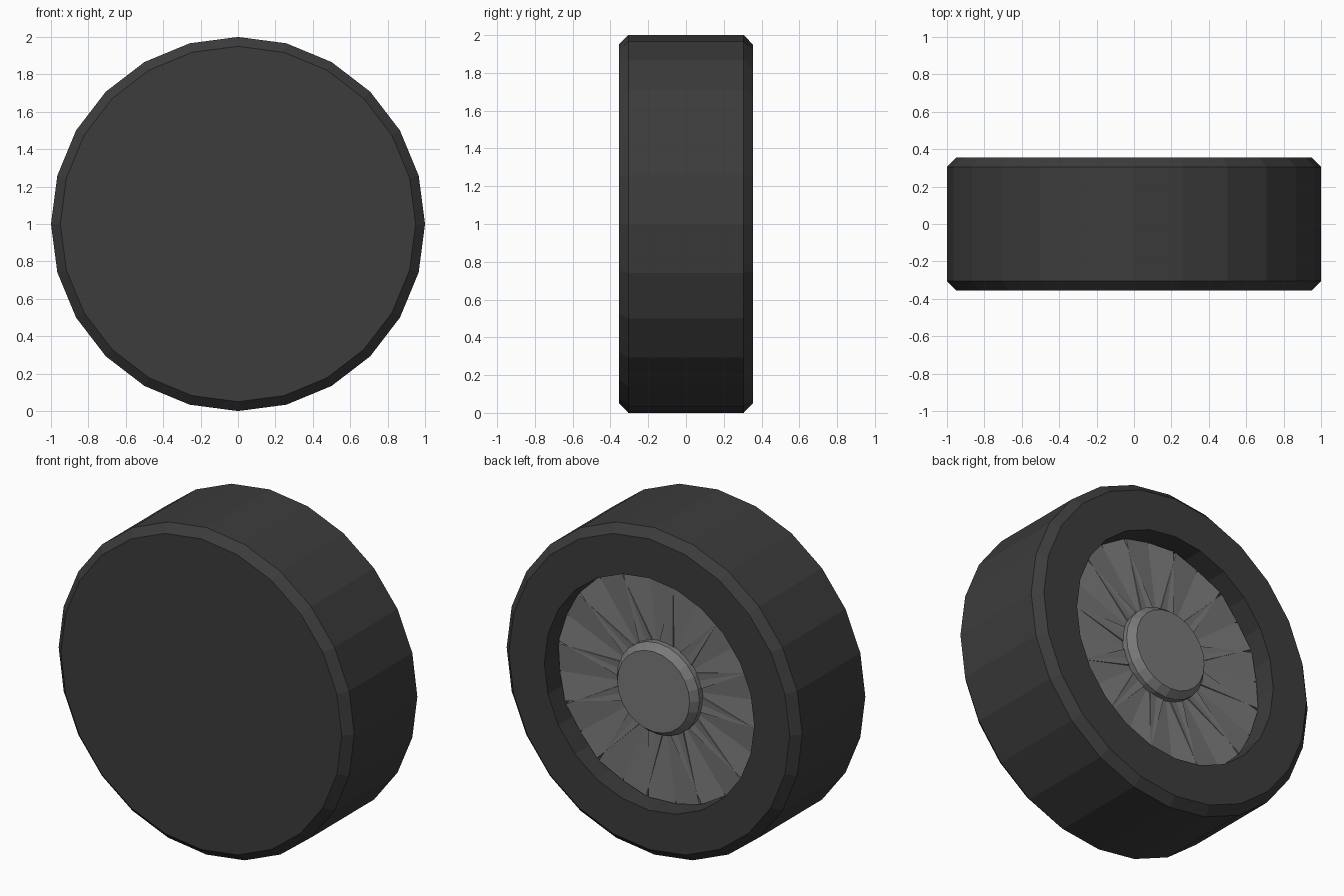
import bpy, bmesh, math
from mathutils import Matrix, Vector

if "Cube" in bpy.data.objects:
    bpy.data.objects.remove(bpy.data.objects["Cube"])

SIDES = 24
CENTRE = Vector((0, 0, 1))


def material(name, v):
    m = bpy.data.materials.new(name)
    m.diffuse_color = (v, v, v, 1)
    m.use_nodes = True
    m.node_tree.nodes["Principled BSDF"].inputs["Base Color"].default_value = m.diffuse_color
    return m


def finish(name, bm, mat):
    bmesh.ops.recalc_face_normals(bm, faces=bm.faces)
    me = bpy.data.meshes.new(name)
    bm.to_mesh(me)
    bm.free()
    me.materials.append(mat)
    ob = bpy.data.objects.new(name, me)
    ob.location = CENTRE
    bpy.context.collection.objects.link(ob)
    return ob


def lathe(name, profile, mat):
    """Turn (radius, y) points about the y axis, capping both ends."""
    bm = bmesh.new()
    rings = []
    for r, y in profile:
        rings.append([bm.verts.new((r * math.cos(a), y, r * math.sin(a)))
                      for a in (math.tau * i / SIDES for i in range(SIDES))])
    for a, b in zip(rings, rings[1:]):
        for i in range(SIDES):
            j = (i + 1) % SIDES
            bm.faces.new((a[i], a[j], b[j], b[i]))
    bm.faces.new(rings[0])
    bm.faces.new(rings[-1])
    return finish(name, bm, mat)


rubber = material("dark_rubber", 0.045)
metal = material("grey_metal", 0.19)

# Tyre: closed front, chamfered shoulders, recess in the back
lathe("tyre", [(0.95, -0.355), (1, -0.305), (1, 0.305), (0.95, 0.355),
               (0.71, 0.355), (0.71, 0.15)], rubber)

# Hub cap in the middle of the recess
lathe("hub", [(0.28, 0.15), (0.28, 0.27), (0.245, 0.315)], metal)

# Fan of flat spokes, alternately pitched so that narrow steps show between them
bm = bmesh.new()
for i in range(SIDES):
    pitch = math.radians(5 if i % 2 else -5)
    mat = (Matrix.Rotation(math.tau * i / SIDES, 4, 'Y')
           @ Matrix.Translation((0.44, 0.2, 0))
           @ Matrix.Rotation(pitch, 4, 'X')
           @ Matrix.Diagonal((0.51, 0.07, 0.172, 1)))
    bmesh.ops.create_cube(bm, size=1, matrix=mat)
finish("spokes", bm, metal)
